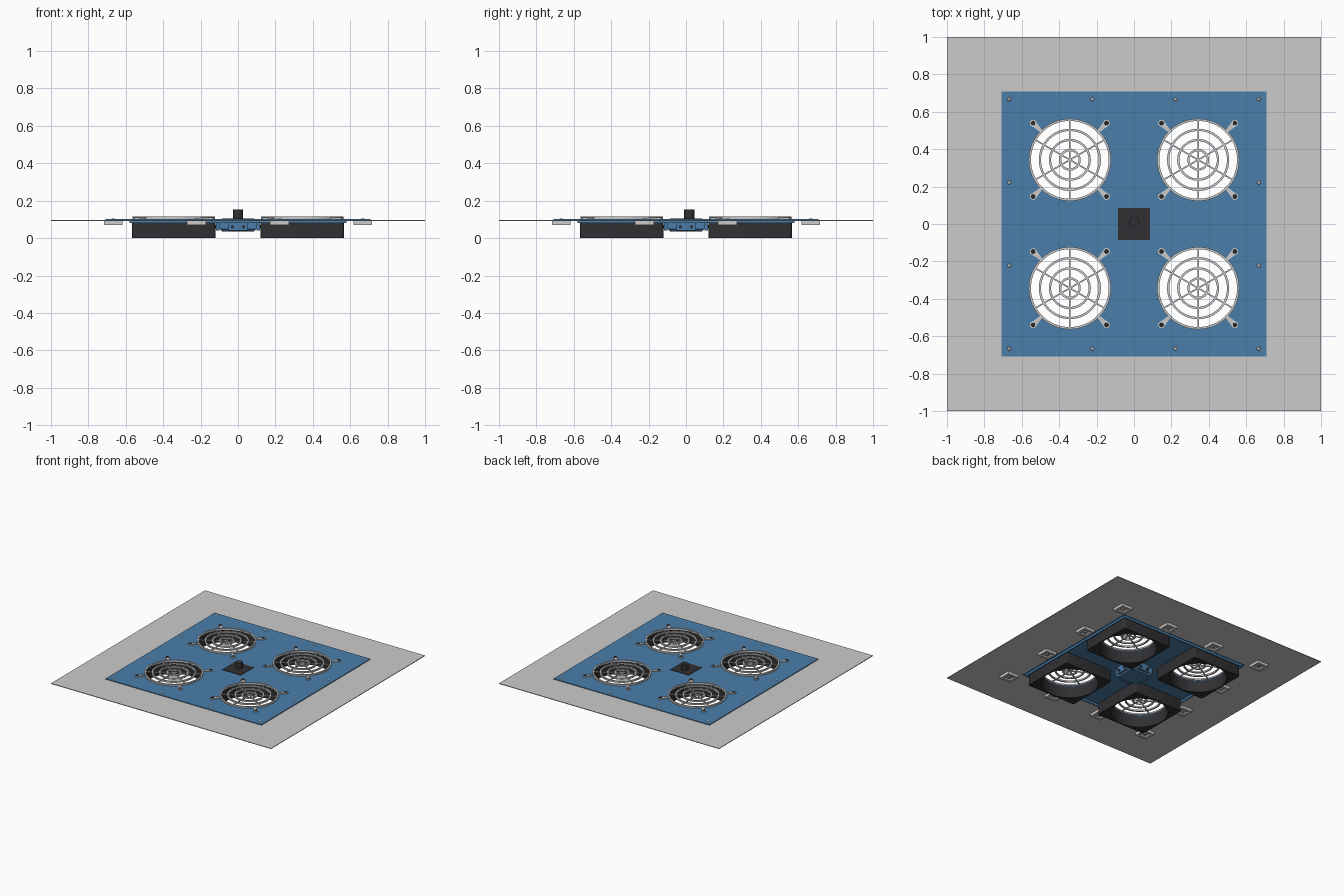
import bpy, bmesh, math
from mathutils import Matrix

if "Cube" in bpy.data.objects:
    bpy.data.objects.remove(bpy.data.objects["Cube"])


def material(name, rgb):
    m = bpy.data.materials.new(name)
    m.diffuse_color = (*rgb, 1)
    m.use_nodes = True
    m.node_tree.nodes["Principled BSDF"].inputs["Base Color"].default_value = m.diffuse_color
    return m


BLUE = material("blue_paint", (0.07, 0.21, 0.40))
DARK = material("black_plastic", (0.03, 0.03, 0.033))
F = 0.343          # fan centre offset
S = 0.196          # fan screw offset
FANS = [(x, y) for x in (-F, F) for y in (-F, F)]
CORNERS = [(x, y) for x in (-1, 1) for y in (-1, 1)]


def add(bm, name, mat=None, smooth=False):
    me = bpy.data.meshes.new(name)
    bmesh.ops.recalc_face_normals(bm, faces=bm.faces)
    bm.to_mesh(me)
    bm.free()
    o = bpy.data.objects.new(name, me)
    bpy.context.collection.objects.link(o)
    if mat:
        me.materials.append(mat)
    if smooth:
        bpy.context.view_layer.objects.active = o
        o.select_set(True)
        bpy.ops.object.shade_smooth_by_angle(angle=math.radians(35))
        o.select_set(False)
    return o


def box(bm, x0, x1, y0, y1, z0, z1, rot=None):
    m = Matrix.Translation(((x0 + x1) / 2, (y0 + y1) / 2, (z0 + z1) / 2)) @ \
        Matrix.Diagonal((x1 - x0, y1 - y0, z1 - z0, 1))
    bmesh.ops.create_cube(bm, size=1, matrix=(rot @ m) if rot else m)


def cyl(bm, x, y, r, z0, z1, n=32, r2=None):
    bmesh.ops.create_cone(bm, cap_ends=True, segments=n, radius1=r,
                          radius2=r if r2 is None else r2, depth=z1 - z0,
                          matrix=Matrix.Translation((x, y, (z0 + z1) / 2)))


def ring(bm, x, y, r0, r1, z0, z1, n=64):
    loops = [[bm.verts.new((x + r * math.cos(2 * math.pi * i / n),
                            y + r * math.sin(2 * math.pi * i / n), z)) for i in range(n)]
             for r, z in ((r0, z0), (r1, z0), (r1, z1), (r0, z1))]
    for k in range(4):
        a, b = loops[k], loops[(k + 1) % 4]
        for i in range(n):
            j = (i + 1) % n
            bm.faces.new((a[i], a[j], b[j], b[i]))


def cut(o, cutter_bm):
    c = add(cutter_bm, "cutter")
    c.hide_render = True
    mod = o.modifiers.new("cut", 'BOOLEAN')
    mod.operation, mod.solver, mod.object = 'DIFFERENCE', 'EXACT', c
    bpy.context.view_layer.objects.active = o
    bpy.ops.object.modifier_apply(modifier=mod.name)
    bpy.data.objects.remove(c)


# roof sheet of the cabinet with a square opening
bm = bmesh.new()
H = 0.6
box(bm, -1, 1, -1, 1, 0.092, 0.097)
sheet = add(bm, "cabinet_sheet")
bm = bmesh.new()
box(bm, -H, H, -H, H, 0, 0.2)
cut(sheet, bm)

# blue panel with fan openings and thermostat opening
bm = bmesh.new()
box(bm, -0.708, 0.708, -0.708, 0.708, 0.097, 0.103)
panel = add(bm, "fan_panel", BLUE)
bm = bmesh.new()
for x, y in FANS:
    cyl(bm, x, y, 0.215, 0, 0.2, 64)
box(bm, -0.08, 0.08, -0.08, 0.08, 0.05, 0.2)
cut(panel, bm)

# folded skirt under the panel
bm = bmesh.new()
for k in range(4):
    box(bm, -0.58, 0.58, -0.58, -0.572, 0.08, 0.097, Matrix.Rotation(k * math.pi / 2, 4, 'Z'))
add(bm, "panel_skirt", BLUE)

# thermostat pocket with chamfered lower edge
bm = bmesh.new()
rows = [[bm.verts.new((x * w, y * w, z)) for x, y in ((-1, -1), (1, -1), (1, 1), (-1, 1))]
        for w, z in ((0.1, 0.097), (0.1, 0.05), (0.085, 0.035))]
for a, b in zip(rows, rows[1:]):
    for i in range(4):
        j = (i + 1) % 4
        bm.faces.new((a[i], a[j], b[j], b[i]))
bm.faces.new(rows[0])
bm.faces.new(rows[2])
add(bm, "thermostat_housing", BLUE)

# side ears and screws of the housing
ears, bolts = bmesh.new(), bmesh.new()
for k in range(4):
    r = Matrix.Rotation(k * math.pi / 2, 4, 'Z')
    box(ears, -0.05, 0.05, -0.118, -0.1, 0.04, 0.097, r)
    for x in (-0.03, 0.03):
        bmesh.ops.create_cone(bolts, cap_ends=True, segments=16, radius1=0.009, radius2=0.009,
                              depth=0.01, matrix=r @ Matrix.Translation((x, -0.12, 0.06)) @
                              Matrix.Rotation(math.pi / 2, 4, 'X'))
add(ears, "housing_ears", BLUE)
add(bolts, "housing_screws", DARK, True)

# thermostat face and knob
bm = bmesh.new()
box(bm, -0.085, 0.085, -0.085, 0.085, 0.098, 0.106)
add(bm, "thermostat_face", DARK)
bm = bmesh.new()
cyl(bm, 0, 0.017, 0.028, 0.106, 0.152)
add(bm, "thermostat_knob", DARK, True)

for i, (cx, cy) in enumerate(FANS):
    # square fan frame with round duct
    bm = bmesh.new()
    w = 0.223
    box(bm, cx - w, cx + w, cy - w, cy + w, 0, 0.097)
    bmesh.ops.bevel(bm, geom=[e for e in bm.edges if abs(e.verts[0].co.z - e.verts[1].co.z) > 0.05],
                    offset=0.015, segments=3, affect='EDGES', profile=0.5)
    frame = add(bm, f"fan_frame_{i}", DARK)
    bm = bmesh.new()
    cyl(bm, cx, cy, 0.214, -0.1, 0.2, 64)
    for sx, sy in CORNERS:
        cyl(bm, cx + S * sx, cy + S * sy, 0.01, -0.1, 0.06, 16)
    cut(frame, bm)
    bpy.context.view_layer.objects.active = frame
    frame.select_set(True)
    bpy.ops.object.shade_smooth_by_angle(angle=math.radians(35))
    frame.select_set(False)

    # finger guard: rings, spokes and four mounting legs
    bm = bmesh.new()
    for r in (0.052, 0.106, 0.16, 0.214):
        ring(bm, cx, cy, r - 0.006, r + 0.006, 0.103, 0.115)
    for k in range(6):
        rot = Matrix.Translation((cx, cy, 0)) @ Matrix.Rotation(math.radians(30 + 60 * k), 4, 'Z')
        box(bm, 0, 0.214, -0.004, 0.004, 0.104, 0.112, rot)
    for k in range(4):
        rot = Matrix.Translation((cx, cy, 0)) @ Matrix.Rotation(math.radians(45 + 90 * k), 4, 'Z')
        prof = ((0.216, -0.007), (0.27, -0.016), (0.27, 0.016), (0.216, 0.007))
        lo, hi = [[bm.verts.new(rot @ v) for v in
                   (Matrix.Translation((px, py, z)).to_translation() for px, py in prof)]
                  for z in (0.103, 0.110)]
        bm.faces.new(lo)
        bm.faces.new(hi)
        for a in range(4):
            b = (a + 1) % 4
            bm.faces.new((lo[a], lo[b], hi[b], hi[a]))
    for sx, sy in CORNERS:
        cyl(bm, cx + S * sx, cy + S * sy, 0.018, 0.103, 0.110, 24)
    add(bm, f"finger_guard_{i}", None, True)

    # guard screws
    bm = bmesh.new()
    for sx, sy in CORNERS:
        cyl(bm, cx + S * sx, cy + S * sy, 0.012, 0.108, 0.114, 20, 0.009)
    add(bm, f"guard_screws_{i}", DARK, True)

# perimeter screws with clip nuts below the sheet
P = 0.667
spots = [(x, y) for x in (-P, -0.222, 0.222, P) for y in (-P, -0.222, 0.222, P)
         if P in (abs(x), abs(y))]
heads, clips, holes = bmesh.new(), bmesh.new(), bmesh.new()
for x, y in spots:
    cyl(heads, x, y, 0.011, 0.102, 0.106, 20, 0.008)
    cyl(heads, x, y, 0.008, 0.062 + 0.012, 0.102, 16)
    box(clips, x - 0.05, x + 0.05, y - 0.05, y + 0.05, 0.07, 0.0915)
    box(holes, x - 0.028, x + 0.028, y - 0.028, y + 0.028, 0.05, 0.082)
add(heads, "panel_screws", None, True)
clip = add(clips, "clip_nuts")
cut(clip, holes)
